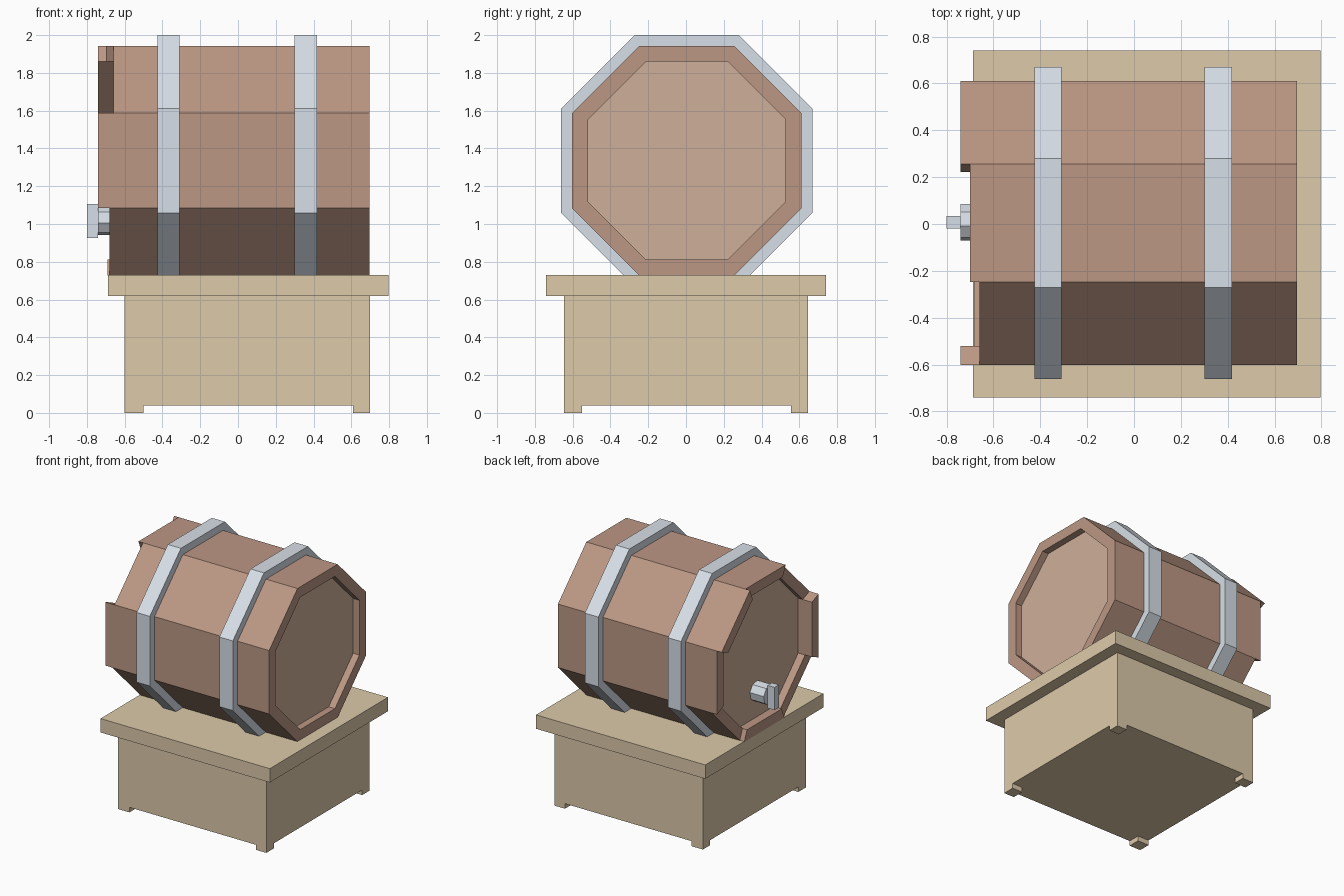
import bpy
import bmesh
from math import cos, sin, pi

if "Cube" in bpy.data.objects:
    bpy.data.objects.remove(bpy.data.objects["Cube"])

CY, CZ = 0.004, 1.335          # barrel axis
RIM, INNER, HOOP = 0.607, 0.524, 0.666   # octagon apothems


def material(name, rgb):
    m = bpy.data.materials.new(name)
    m.diffuse_color = (*rgb, 1)
    m.use_nodes = True
    m.node_tree.nodes["Principled BSDF"].inputs["Base Color"].default_value = m.diffuse_color
    return m


STAVE = material("stave_wood", (0.50, 0.31, 0.23))
HEAD = material("head_wood", (0.62, 0.43, 0.32))
PINE = material("pale_wood", (0.72, 0.59, 0.40))
METAL = material("metal", (0.68, 0.74, 0.80))


def finish(name, bm, mat):
    bmesh.ops.recalc_face_normals(bm, faces=bm.faces)
    me = bpy.data.meshes.new(name)
    bm.to_mesh(me)
    bm.free()
    me.materials.append(mat)
    ob = bpy.data.objects.new(name, me)
    bpy.context.collection.objects.link(ob)
    return ob


def prism(name, profile, x0, x1, mat):
    """Extrude a (y, z) profile along x."""
    bm = bmesh.new()
    face = bm.faces.new([bm.verts.new((x0, y, z)) for y, z in profile])
    ext = bmesh.ops.extrude_face_region(bm, geom=[face], use_keep_orig=True)
    verts = [g for g in ext["geom"] if isinstance(g, bmesh.types.BMVert)]
    bmesh.ops.translate(bm, verts=verts, vec=(x1 - x0, 0, 0))
    return finish(name, bm, mat)


def box(name, x, y, z, mat):
    return prism(name, [(y[0], z[0]), (y[1], z[0]), (y[1], z[1]), (y[0], z[1])],
                 x[0], x[1], mat)


def corner(k, apothem, cy=CY, cz=CZ, turn=0.0):
    """Corner k of an octagon in the yz plane."""
    a = (k - 0.5) * pi / 4 + turn
    r = apothem / cos(pi / 8)
    return cy + r * cos(a), cz + r * sin(a)


def octagon(apothem, **kw):
    return [corner(k, apothem, **kw) for k in range(8)]


def ring(name, outer, inner, x0, x1, mat):
    """Octagonal hoop with a hollow middle."""
    bm = bmesh.new()
    loops = [[bm.verts.new((x, y, z)) for y, z in octagon(a)]
             for x, a in ((x0, outer), (x1, outer), (x1, inner), (x0, inner))]
    for i in range(4):
        a, b = loops[i], loops[(i + 1) % 4]
        for k in range(8):
            n = (k + 1) % 8
            bm.faces.new((a[k], a[n], b[n], b[k]))
    return finish(name, bm, mat)


# Staves, with uneven lengths at the tap end
for k, end in enumerate((-0.70, -0.74, -0.70, -0.66, -0.74, -0.68, -0.69, -0.65)):
    prism(f"stave_{k + 1}",
          [corner(k, RIM), corner(k + 1, RIM), corner(k + 1, INNER), corner(k, INNER)],
          end, 0.695, STAVE)

# Recessed barrel heads
prism("barrel_head_right", octagon(INNER), 0.59, 0.64, HEAD)
prism("barrel_head_left", octagon(INNER), -0.62, -0.57, HEAD)

# Metal hoops
ring("hoop_left", HOOP, 0.60, -0.425, -0.31, METAL)
ring("hoop_right", HOOP, 0.60, 0.30, 0.418, METAL)

# Tap
prism("tap_spout", octagon(0.073, cy=0.007, cz=1.02, turn=-0.2), -0.74, -0.61, METAL)
box("tap_handle", (-0.80, -0.74), (-0.02, 0.035), (0.925, 1.105), METAL)

# Stand
box("stand_top", (-0.687, 0.797), (-0.74, 0.74), (0.62, 0.73), PINE)
box("stand_body", (-0.60, 0.70), (-0.645, 0.645), (0.04, 0.62), PINE)
for sx, x in (("left", (-0.60, -0.50)), ("right", (0.61, 0.70))):
    for sy, y in (("front", (-0.645, -0.55)), ("back", (0.555, 0.645))):
        box(f"stand_foot_{sy}_{sx}", x, y, (0, 0.04), PINE)
